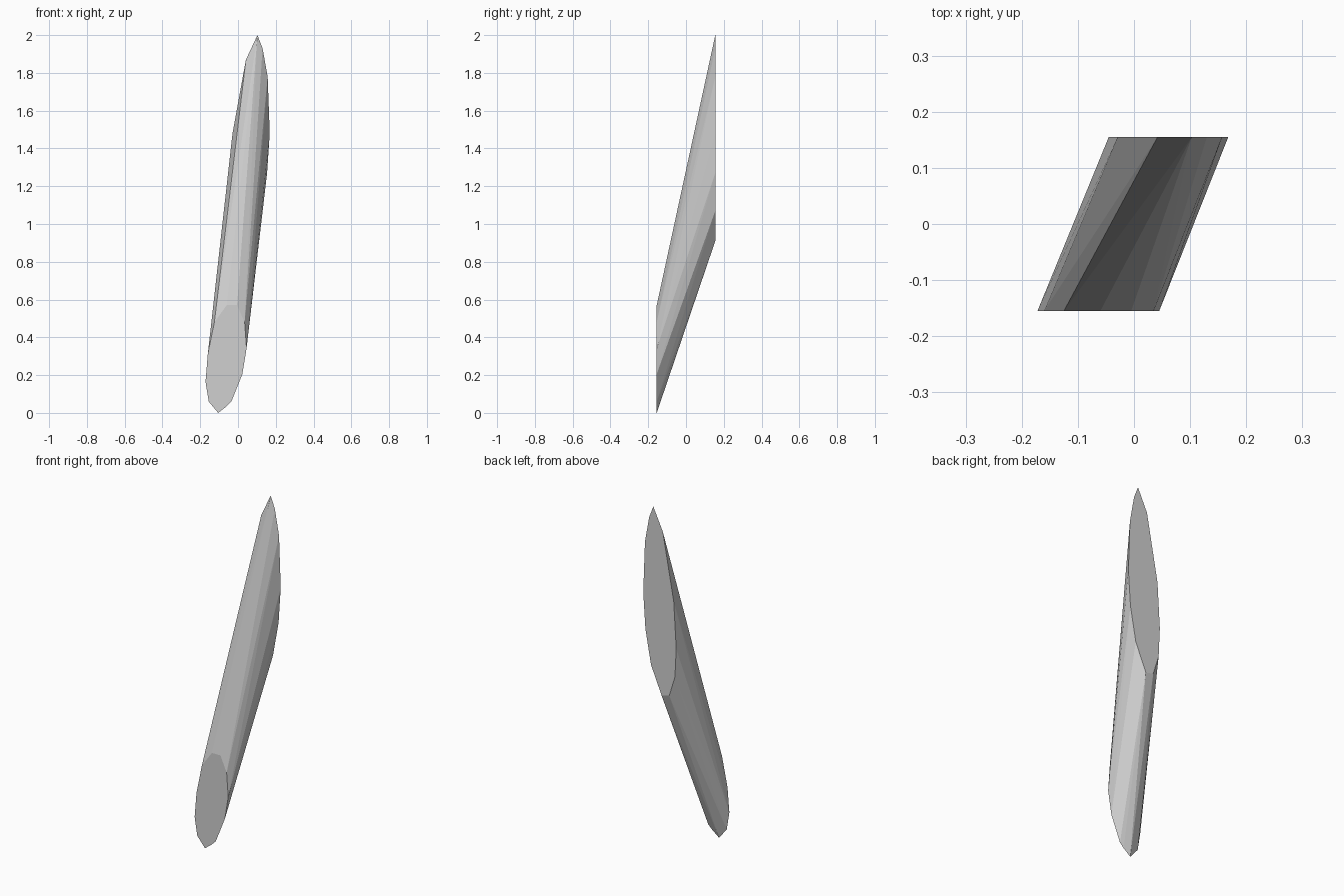
import bpy
import bmesh
import math

if "Cube" in bpy.data.objects:
    bpy.data.objects.remove(bpy.data.objects["Cube"])

DEPTH = 0.155  # half the distance between the two cut ends

# Outline (x, z) of the low front cut
FRONT = [(-0.105, 0.0), (-0.155, 0.06), (-0.172, 0.165), (-0.16, 0.31),
         (-0.125, 0.48), (-0.06, 0.57), (-0.005, 0.57), (0.035, 0.48),
         (0.045, 0.34), (0.023, 0.205), (-0.035, 0.06), (-0.06, 0.035)]

# Outline (x, z) of the tall back cut
BACK = [(0.103, 2.0), (0.042, 1.87), (-0.029, 1.48), (-0.045, 1.21),
        (-0.037, 1.04), (0.0, 0.92), (0.05, 0.91), (0.118, 1.07),
        (0.154, 1.27), (0.168, 1.48), (0.157, 1.78), (0.13, 1.93)]

gray = bpy.data.materials.new("plain_gray")
gray.diffuse_color = (0.63, 0.63, 0.63, 1.0)
gray.use_nodes = True
gray.node_tree.nodes["Principled BSDF"].inputs["Base Color"].default_value = gray.diffuse_color

# Slanted faceted shard stretched between the two cuts
bm = bmesh.new()
for outline, y in ((FRONT, -DEPTH), (BACK, DEPTH)):
    for x, z in outline:
        bm.verts.new((x, y, z))
bmesh.ops.convex_hull(bm, input=bm.verts[:])
bmesh.ops.delete(bm, geom=[v for v in bm.verts if not v.link_faces], context='VERTS')

# Merge the flat ends into single faces
bmesh.ops.dissolve_limit(bm, angle_limit=math.radians(0.5),
                         verts=bm.verts[:], edges=bm.edges[:])
bmesh.ops.recalc_face_normals(bm, faces=bm.faces[:])

mesh = bpy.data.meshes.new("slanted_shard")
bm.to_mesh(mesh)
bm.free()
mesh.materials.append(gray)
shard = bpy.data.objects.new("slanted_shard", mesh)
bpy.context.collection.objects.link(shard)
